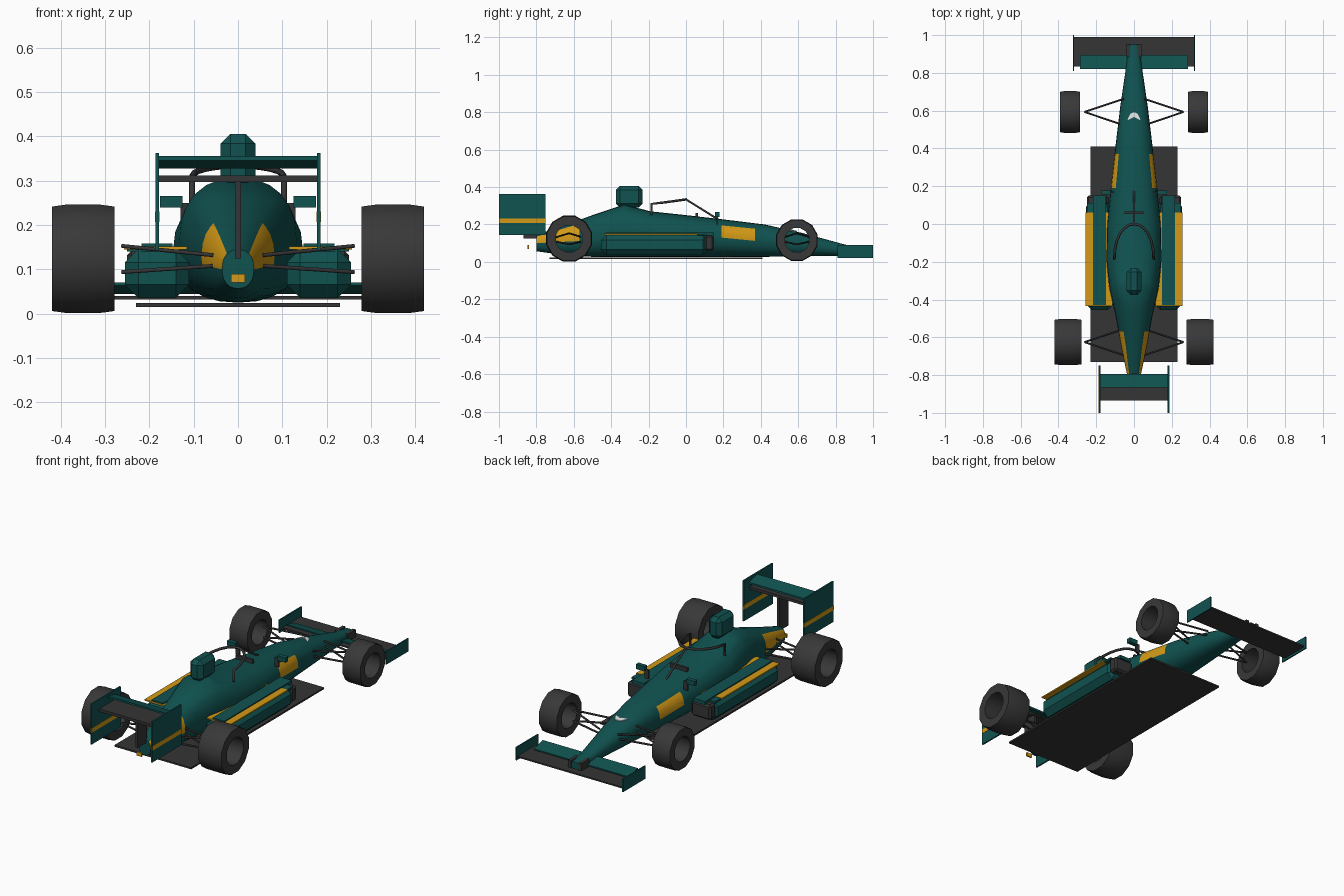
import bpy, bmesh, math
from mathutils import Vector

cube = bpy.data.objects.get("Cube")
if cube:
    bpy.data.objects.remove(cube)


def material(name, rgb):
    m = bpy.data.materials.new(name)
    m.use_nodes = True
    m.diffuse_color = (*rgb, 1)
    m.node_tree.nodes["Principled BSDF"].inputs["Base Color"].default_value = (*rgb, 1)
    return m


green = material("racing_green", (0.005, 0.085, 0.08))
yellow = material("amber_yellow", (0.65, 0.32, 0.008))
carbon = material("carbon_black", (0.035, 0.035, 0.036))
tyre_grey = material("tyre_rubber", (0.04, 0.04, 0.04))
white = material("marking_white", (0.75, 0.75, 0.75))
SIDES = (("left", 1), ("right", -1))


def finish(bm, name, *mats, smooth=None):
    bmesh.ops.recalc_face_normals(bm, faces=bm.faces)
    mesh = bpy.data.meshes.new(name)
    bm.to_mesh(mesh)
    bm.free()
    ob = bpy.data.objects.new(name, mesh)
    bpy.context.collection.objects.link(ob)
    for m in mats:
        mesh.materials.append(m)
    if smooth:
        bpy.ops.object.select_all(action='DESELECT')
        ob.select_set(True)
        bpy.context.view_layer.objects.active = ob
        bpy.ops.object.shade_smooth_by_angle(angle=math.radians(smooth))
    return ob


def box(name, xs, ys, zs, mat, bevel=0):
    bm = bmesh.new()
    bmesh.ops.create_cube(bm, size=1)
    for v in bm.verts:
        v.co = [(a + b) / 2 + c * (b - a) for c, (a, b) in zip(v.co, (xs, ys, zs))]
    if bevel:
        bmesh.ops.bevel(bm, geom=bm.edges[:], offset=bevel, segments=1, affect='EDGES')
    return finish(bm, name, mat)


def pair(name, xs, ys, zs, mat, bevel=0):
    for side, s in SIDES:
        box(f"{side}_{name}", sorted(s * x for x in xs), ys, zs, mat, bevel)


def tube(name, points, radius, mat, smooth=False):
    curve = bpy.data.curves.new(name, 'CURVE')
    curve.dimensions = '3D'
    curve.bevel_depth = radius
    curve.bevel_resolution = 1
    curve.use_fill_caps = True
    spline = curve.splines.new('POLY')
    spline.points.add(len(points) - 1)
    for p, co in zip(spline.points, points):
        p.co = (*co, 1)
    curve.materials.append(mat)
    ob = bpy.data.objects.new(name, curve)
    bpy.context.collection.objects.link(ob)


def slab(name, outline, thickness, mat):
    # closed outline extruded upward
    bm = bmesh.new()
    face = bm.faces.new([bm.verts.new(p) for p in outline])
    top = bmesh.ops.extrude_face_region(bm, geom=[face])["geom"]
    for v in top:
        if isinstance(v, bmesh.types.BMVert):
            v.co.z += thickness
    return finish(bm, name, mat)


# Body: superellipse rings lofted along y (y, half width, bottom, top)
STATIONS = [(-0.80, 0.036, 0.057, 0.145), (-0.65, 0.068, 0.035, 0.195), (-0.5, 0.095, 0.027, 0.25),
            (-0.33, 0.132, 0.025, 0.307), (-0.19, 0.146, 0.025, 0.270), (0.0, 0.143, 0.025, 0.25),
            (0.2, 0.122, 0.025, 0.227), (0.42, 0.097, 0.027, 0.2), (0.62, 0.073, 0.03, 0.155),
            (0.86, 0.038, 0.033, 0.09), (0.95, 0.028, 0.035, 0.076)]
bm = bmesh.new()
N, rings = 24, []
for y, w, z0, z1 in STATIONS:
    ring = []
    for i in range(N):
        a = math.tau * i / N
        c, s = math.cos(a), math.sin(a)
        x = math.copysign(abs(c) ** 0.88, c) * w
        z = (z0 + z1) / 2 + math.copysign(abs(s) ** 0.88, s) * (z1 - z0) / 2
        ring.append(bm.verts.new((x, y, z)))
    rings.append(ring)
for a, b in zip(rings, rings[1:]):
    for i in range(N):
        bm.faces.new((a[i], a[(i + 1) % N], b[(i + 1) % N], b[i]))
bm.faces.new(rings[0])
bm.faces.new(rings[-1])


# Cut patch borders into the body, then colour the side patches
def cut(co, no):
    bmesh.ops.bisect_plane(bm, geom=bm.verts[:] + bm.edges[:] + bm.faces[:],
                           plane_co=co, plane_no=no)


def nose_band(y):
    return 0.13 - 0.1 * (y - 0.19), 0.195 - 0.1 * (y - 0.19)


def tail_band(y):
    return 0.1 + 0.05 * (y + 0.8), 0.135 + 0.3 * (y + 0.8)


for y in (-0.57, 0.19, 0.37):
    cut((0, y, 0), (0, 1, 0))
for z in nose_band(0.19):
    cut((0, 0.19, z), (0, 0.1, 1))
cut((0, -0.8, 0.1), (0, -0.05, 1))
cut((0, -0.8, 0.135), (0, -0.3, 1))
for f in bm.faces:
    c = f.calc_center_median()
    band = nose_band(c.y) if 0.19 < c.y < 0.37 else tail_band(c.y) if -0.799 < c.y < -0.57 else (1, 1)
    f.material_index = int(band[0] < c.z < band[1])
finish(bm, "body", green, yellow, smooth=40)

# Floor and sidepods
box("floor", (-0.23, 0.23), (-0.73, 0.41), (0.015, 0.024), carbon)
pair("sidepod", (0.11, 0.255), (-0.455, 0.12), (0.036, 0.146), green, 0.03)
pair("sidepod_intake", (0.135, 0.25), (0.1, 0.15), (0.06, 0.142), carbon, 0.01)
pair("sidepod_stripe", (0.115, 0.257), (-0.435, 0.06), (0.145, 0.152), yellow)
pair("sidepod_top", (0.148, 0.218), (-0.43, 0.15), (0.14, 0.158), green)
pair("sidepod_shoulder", (0.19, 0.25), (0.06, 0.11), (0.14, 0.15), green)

# Airbox, mirrors, dash
box("airbox", (-0.039, 0.039), (-0.375, -0.232), (0.29, 0.406), green, 0.022)
pair("mirror", (0.125, 0.176), (0.155, 0.178), (0.24, 0.266), green)
pair("mirror_stalk", (0.105, 0.13), (0.163, 0.171), (0.2, 0.25), carbon)
box("dash", (-0.05, 0.05), (0.052, 0.065), (0.24, 0.262), carbon)

# Cockpit guard: arched hoop on two legs with one centre strut
hoop = [(-0.104, -0.185, 0.25)]
for i in range(13):
    a = math.pi * i / 12
    hoop.append((-0.104 * math.cos(a), -0.185 + 0.185 * math.sin(a) ** 0.9, 0.31 + 0.024 * math.sin(a)))
hoop.append((0.104, -0.185, 0.25))
tube("guard_hoop", hoop, 0.007, carbon)
tube("guard_strut", [(0, 0, 0.334), (0, 0.18, 0.222)], 0.006, carbon)

# Nose chevron marking
pts = [(-0.036, 0.548), (-0.02, 0.583), (0, 0.592), (0.02, 0.583), (0.036, 0.548), (0, 0.567)]
slab("nose_chevron", [(x, y, 0.172 - 0.19 * (y - 0.55) - 7 * x * x) for x, y in pts], 0.004, white)

# Front wing
box("front_wing", (-0.32, 0.32), (0.835, 0.99), (0.032, 0.04), carbon)
flap = box("front_flap", (-0.285, 0.285), (0.82, 0.895), (0.045, 0.052), green)
for v in flap.data.vertices:
    v.co.z += (0.895 - v.co.y) * 0.25
pair("front_endplate", (0.317, 0.324), (0.81, 1.0), (0.02, 0.09), green)
pair("front_pylon", (0.022, 0.04), (0.885, 0.952), (0.035, 0.08), carbon)

# Rear wing
pair("rear_endplate", (0.178, 0.186), (-1.0, -0.75), (0.143, 0.363), green)
pair("endplate_stripe", (0.177, 0.187), (-1.0, -0.75), (0.207, 0.231), yellow)
box("rear_wing", (-0.18, 0.18), (-0.935, -0.8), (0.297, 0.312), carbon)
rear_flap = box("rear_flap", (-0.18, 0.18), (-0.865, -0.795), (0.328, 0.338), green)
for v in rear_flap.data.vertices:
    v.co.z += (-0.795 - v.co.y) * 0.25
box("rear_wing_post", (-0.007, 0.007), (-0.87, -0.79), (0.125, 0.3), carbon)
box("rain_light", (-0.016, 0.016), (-0.848, -0.84), (0.07, 0.09), yellow)


# Wheels: open barrel tubes with a crowned tread
def wheel(name, x0, x1, y, z, radius):
    bm = bmesh.new()
    w, n, loops = x1 - x0, 12, []
    profile = [(x0, radius * 0.58), (x0, radius * 0.96), (x0 + w * 0.25, radius), (x1 - w * 0.25, radius),
               (x1, radius * 0.96), (x1, radius * 0.58)]
    for x, r in profile:
        angles = [math.tau * (i + 0.5) / n for i in range(n)]
        loops.append([bm.verts.new((x, y + r * math.cos(a), z + r * math.sin(a))) for a in angles])
    for a, b in zip(loops, loops[1:] + loops[:1]):
        for i in range(n):
            bm.faces.new((a[i], a[(i + 1) % n], b[(i + 1) % n], b[i]))
    finish(bm, name, tyre_grey, smooth=35)


# Wheels and wishbones: end, inner x, outer x, y, z, radius
AXLES = [("front", 0.285, 0.393, 0.593, 0.116, 0.115), ("rear", 0.279, 0.42, -0.625, 0.124, 0.127)]
for end, x0, x1, y, z, r in AXLES:
    for side, s in SIDES:
        wheel(f"{side}_{end}_wheel", *sorted((s * x0, s * x1)), y, z, r)
        for level, z_out, z_in in (("upper", 0.153, 0.132), ("lower", 0.094, 0.108)):
            for dy in (-0.063, 0.063):
                leg = "fore" if dy > 0 else "aft"
                tube(f"{side}_{end}_{level}_{leg}_arm",
                     [(s * 0.262, y, z_out), (s * 0.055, y + dy * 1.1, z_in)], 0.005, carbon)
